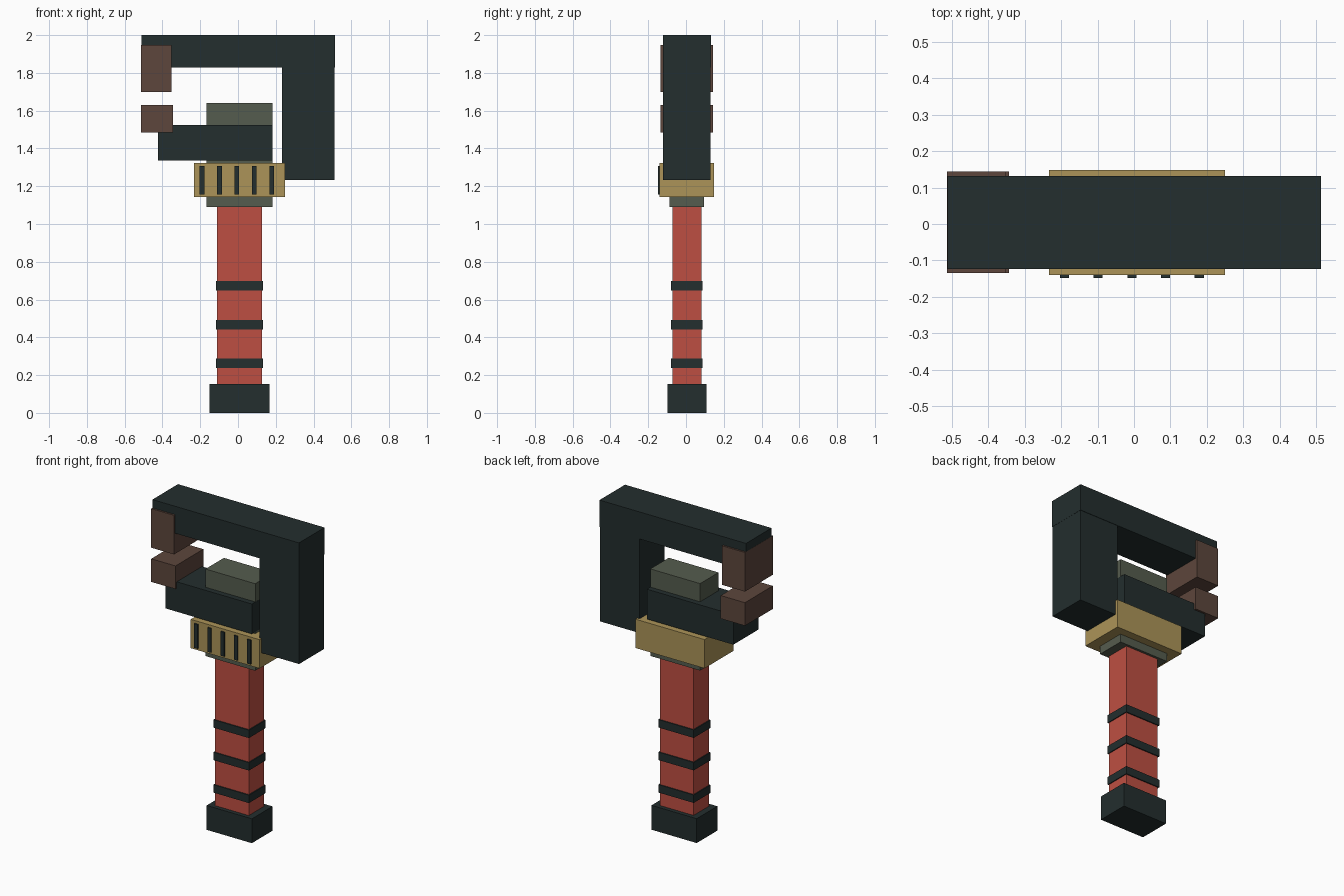
import bpy

cube = bpy.data.objects.get("Cube")
if cube:
    bpy.data.objects.remove(cube, do_unlink=True)

CX, CY = 0.008, 0.0045  # axis of the handle


def material(name, rgb):
    """Flat material from 0-255 sRGB values."""
    lin = [((c / 255 + 0.055) / 1.055) ** 2.4 for c in rgb] + [1.0]
    m = bpy.data.materials.new(name)
    m.use_nodes = True
    m.diffuse_color = lin
    bsdf = m.node_tree.nodes["Principled BSDF"]
    bsdf.inputs["Base Color"].default_value = lin
    bsdf.inputs["Roughness"].default_value = 0.8
    return m


dark = material("dark_steel", (35, 46, 46))
red = material("red_grip", (190, 79, 66))
gold = material("brass", (172, 148, 88))
grey = material("grey_green", (85, 92, 78))
brown = material("brown_jaw", (93, 70, 60))


def box(name, x, y, z, mat):
    """Box from (min, max) extents on each axis."""
    ext = (x, y, z)
    bpy.ops.mesh.primitive_cube_add(size=1, location=[sum(e) / 2 for e in ext])
    ob = bpy.context.object
    ob.name = ob.data.name = name
    ob.scale = [e[1] - e[0] for e in ext]
    bpy.ops.object.transform_apply(location=False, rotation=False, scale=True)
    ob.data.materials.append(mat)
    return ob


def mid(centre, half):
    return (centre - half, centre + half)


# Handle: pommel, grip and three bands
box("pommel", mid(CX, 0.158), mid(CY, 0.103), (0, 0.154), dark)
box("grip", mid(CX, 0.118), mid(CY, 0.077), (0.15, 1.095), red)
for i in range(3):
    z = 0.262 + 0.2055 * i
    box(f"grip_band_{i + 1}", mid(CX, 0.124), mid(CY, 0.084), mid(z, 0.025), dark)

# Neck running up through the collar and the lower jaw
box("neck", mid(CX, 0.174), mid(CY, 0.092), (1.09, 1.64), grey)

# Adjusting collar with dark slots on its front
box("collar", mid(CX, 0.241), mid(CY, 0.144), (1.142, 1.324), gold)
for i in range(5):
    x = -0.191 + 0.0925 * i
    box(f"collar_slot_{i + 1}", mid(x, 0.0125), (-0.148, -0.139), (1.155, 1.308), dark)

# Lower jaw
box("lower_jaw", (-0.423, 0.1825), mid(CY, 0.1265), (1.336, 1.525), dark)
box("lower_jaw_tip", (-0.5125, -0.343), mid(CY, 0.139), (1.484, 1.63), brown)

# Upper hook: post, top bar and jaw tip
box("hook_post", (0.233, 0.5115), mid(CY, 0.125), (1.233, 1.84), dark)
box("hook_bar", (-0.512, 0.5125), mid(CY, 0.1275), (1.829, 2.0), dark)
box("upper_jaw_tip", (-0.5125, -0.353), mid(CY, 0.139), (1.70, 1.947), brown)
